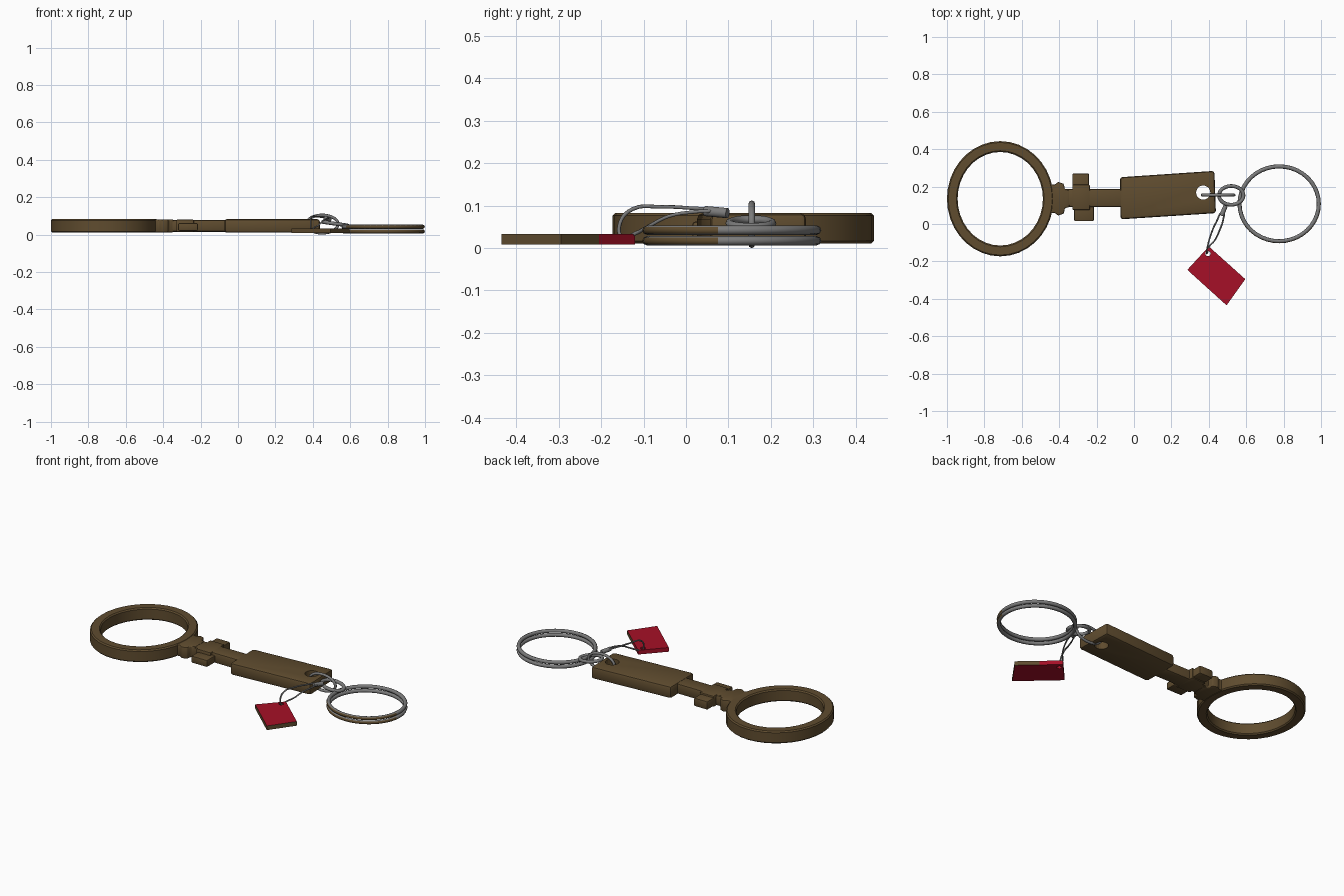
import bpy, bmesh, math
from mathutils import Vector

if "Cube" in bpy.data.objects:
    bpy.data.objects.remove(bpy.data.objects["Cube"])


def material(name, rgb):
    m = bpy.data.materials.new(name)
    m.diffuse_color = (*rgb, 1)
    m.use_nodes = True
    m.node_tree.nodes["Principled BSDF"].inputs["Base Color"].default_value = m.diffuse_color
    return m


BRONZE = material("aged bronze", (0.115, 0.072, 0.028))
RED = material("red", (0.38, 0.005, 0.02))
STEEL = material("steel grey", (0.20, 0.20, 0.20))


def finish(ob, name, mats, angle=35):
    ob.name = name
    for m in mats:
        ob.data.materials.append(m)
    bpy.ops.object.select_all(action='DESELECT')
    ob.select_set(True)
    bpy.context.view_layer.objects.active = ob
    bpy.ops.object.shade_smooth_by_angle(angle=math.radians(angle))
    return ob


def prism(name, pts, z0, z1, mats, bevel=0.0):
    """Extrude a flat outline (counter-clockwise) from z0 to z1."""
    bm = bmesh.new()
    face = bm.faces.new([bm.verts.new((x, y, z0)) for x, y in pts])
    ext = bmesh.ops.extrude_face_region(bm, geom=[face])
    for v in ext["geom"]:
        if isinstance(v, bmesh.types.BMVert):
            v.co.z = z1
    bmesh.ops.recalc_face_normals(bm, faces=bm.faces)
    if bevel:
        bmesh.ops.bevel(bm, geom=bm.edges[:], offset=bevel, segments=2,
                        profile=0.5, affect='EDGES')
    me = bpy.data.meshes.new(name)
    bm.to_mesh(me)
    bm.free()
    ob = bpy.data.objects.new(name, me)
    bpy.context.collection.objects.link(ob)
    return finish(ob, name, mats)


def drill(ob, x, y, r):
    bpy.ops.mesh.primitive_cylinder_add(vertices=20, radius=r, depth=1, location=(x, y, 0))
    cutter = bpy.context.object
    cutter.name = ob.name + "_hole_cutter"
    cutter.hide_render = True
    cutter.hide_set(True)
    mod = ob.modifiers.new("hole", 'BOOLEAN')
    mod.operation = 'DIFFERENCE'
    mod.object = cutter


def link(name, centre, rx, ry, wire, rot=(0, 0, 0)):
    """Oval wire ring."""
    bpy.ops.mesh.primitive_torus_add(major_segments=40, minor_segments=8,
                                     major_radius=1, minor_radius=wire)
    ob = bpy.context.object
    for v in ob.data.vertices:
        d = Vector((v.co.x, v.co.y, 0))
        n = d.normalized()
        off = d.length - 1
        v.co = (n.x * (rx + off), n.y * (ry + off), v.co.z)
    ob.rotation_euler = rot
    ob.location = centre
    return finish(ob, name, [STEEL, BRONZE], 80)


# Key bow: oval band with softened rims, swept around its centre
bm = bmesh.new()
section = [(0, .017), (0, .076), (.12, .083), (.88, .083), (1, .076),
           (1, .017), (.88, .010), (.12, .010)]
N = 36
rings = []
for i in range(N):
    a = 2 * math.pi * i / N
    c, s = math.cos(a), math.sin(a)
    ring = []
    for t, z in section:
        rx, ry = .228 + .057 * t, .25 + .058 * t
        ring.append(bm.verts.new((-.715 + rx * c, .135 + ry * s, z)))
    rings.append(ring)
for i in range(N):
    a, b = rings[i], rings[(i + 1) % N]
    for j in range(8):
        k = (j + 1) % 8
        bm.faces.new((a[j], b[j], b[k], a[k]))
bmesh.ops.recalc_face_normals(bm, faces=bm.faces)
me = bpy.data.meshes.new("key_bow")
bm.to_mesh(me)
bm.free()
bow = bpy.data.objects.new("key_bow", me)
bpy.context.collection.objects.link(bow)
finish(bow, "key_bow", [BRONZE])

# Flared neck and collar
neck = [(-.485, .03), (-.455, .055), (-.425, .06), (-.405, .045), (-.375, .055),
        (-.37, .085), (-.345, .09)]
upper = [(x, .27 - y) for x, y in reversed(neck)]
prism("neck", neck + upper, .012, .081, [BRONZE], .006)

# Shank, bit and blade
prism("shank", [(-.40, .09), (-.06, .09), (-.06, .187), (-.40, .187)],
      .015, .078, [BRONZE], .012)
prism("rear_bit", [(-.33, .12), (-.24, .12), (-.24, .27), (-.33, .27)],
      .02, .07, [BRONZE], .007)
prism("front_bit", [(-.32, .015), (-.215, .015), (-.215, .12), (-.32, .12)],
      .02, .062, [BRONZE], .007)
prism("bit_collar", [(-.33, .075), (-.235, .075), (-.235, .21), (-.33, .21)],
      .014, .08, [BRONZE], .007)
blade = prism("blade", [(-.072, .025), (.438, .058), (.43, .284), (-.075, .25)],
              .010, .082, [BRONZE], .014)
drill(blade, .37, .168, .038)

# Links joining the blade to the split ring
link("upright_link", (.45, .155, .056), .085, .048, .008, (math.pi / 2, 0, 0))
link("flat_link", (.52, .153, .058), .066, .05, .010, (0, math.radians(8), 0))

# Split ring: two coils, outer front side in bronze
for k, z in enumerate((.017, .042)):
    coil = link(f"split_ring_coil_{k + 1}", (.776, .108, z), .212, .2, .011)
    for p in coil.data.polygons:
        out = p.normal.x * p.center.x + p.normal.y * p.center.y
        if out > .1 and p.center.y < -.02 and p.center.x > -.19:
            p.material_index = 1

# Red tag with bronze edges on its front and right
tag = prism("tag", [(.285, -.245), (.495, -.435), (.595, -.295), (.495, -.205), (.40, -.12)],
            .008, .033, [RED, BRONZE])
for p in tag.data.polygons:
    if abs(p.normal.z) < .5 and p.center.y < -.2:
        p.material_index = 1
drill(tag, .395, -.158, .014)

# Thin wire loop between the tag and the links
path = [(.478, .06, .088), (.44, .01, .094), (.41, -.06, .097), (.392, -.125, .092),
        (.388, -.155, .06), (.393, -.15, .025), (.402, -.12, .034), (.43, -.09, .05),
        (.455, -.04, .075), (.478, .03, .086)]
cu = bpy.data.curves.new("tag_wire", 'CURVE')
cu.dimensions = '3D'
cu.bevel_depth = .0045
cu.bevel_resolution = 1
cu.resolution_u = 5
sp = cu.splines.new('BEZIER')
sp.bezier_points.add(len(path) - 1)
for bp, co in zip(sp.bezier_points, path):
    bp.co = co
    bp.handle_left_type = bp.handle_right_type = 'AUTO'
sp.use_cyclic_u = True
wire = bpy.data.objects.new("tag_wire", cu)
bpy.context.collection.objects.link(wire)
bpy.ops.object.select_all(action='DESELECT')
wire.select_set(True)
bpy.context.view_layer.objects.active = wire
bpy.ops.object.convert(target='MESH')
finish(bpy.context.object, "tag_wire", [STEEL], 80)

# Crimp sleeve closing the wire
a, b = Vector((.468, .045, .087)), Vector((.49, .098, .082))
bpy.ops.mesh.primitive_cylinder_add(vertices=12, radius=.012, depth=(b - a).length,
                                    location=(a + b) / 2)
crimp = bpy.context.object
crimp.rotation_euler = (b - a).to_track_quat('Z', 'Y').to_euler()
finish(crimp, "wire_crimp", [STEEL])
